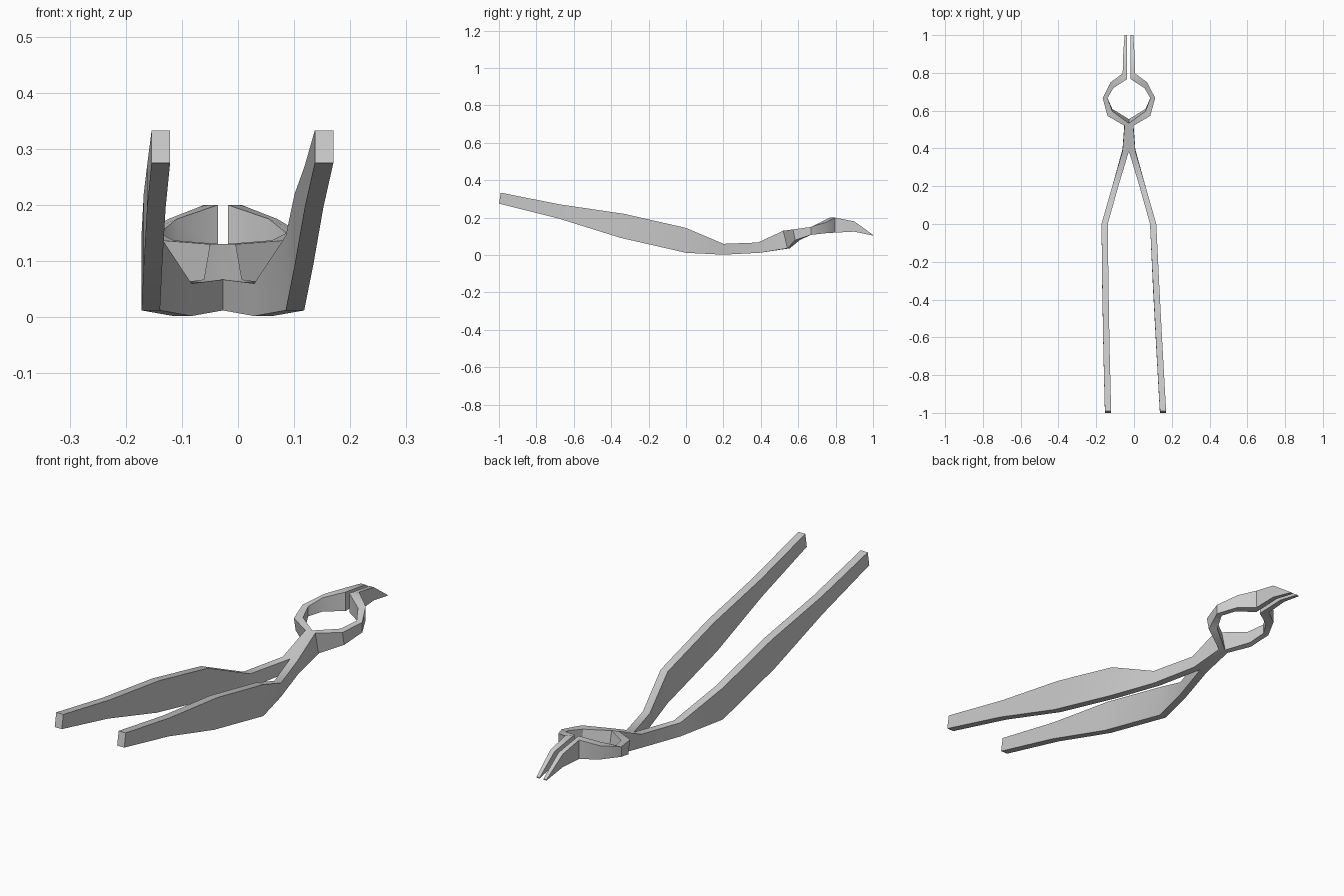
import bpy, bmesh

cube = bpy.data.objects.get("Cube")
if cube:
    bpy.data.objects.remove(cube)

CENTRE = -0.027

# Cross-sections along one arm, measured from the centre plane:
# inner x, inner y, outer x, outer y, bottom z, top z, y shift of the bottom edge
HANDLE_X = {"right": (0.094, 0.102, 0.108), "left": (0.164, 0.146, 0.128)}
HANDLE_Y = ((-0.99, 0.275, 0.333, -0.01), (-0.67, 0.195, 0.27, -0.01),
            (-0.33, 0.092, 0.22, -0.02))
JAW = (
    (0.112, 0.0, 0.145, 0.0, 0.012, 0.145, 0.0),
    (0.056, 0.2, 0.088, 0.2, 0.002, 0.06, 0.0),
    (0.0, 0.385, 0.034, 0.385, 0.012, 0.067, 0.01),
    (0.0, 0.533, 0.023, 0.52, 0.036, 0.13, 0.022),
    (0.088, 0.597, 0.113, 0.572, 0.08, 0.137, 0.012),
    (0.113, 0.667, 0.139, 0.667, 0.108, 0.15, 0.0),
    (0.082, 0.72, 0.097, 0.75, 0.117, 0.175, 0.0),
    (0.009, 0.767, 0.033, 0.797, 0.12, 0.2, 0.0),
    (0.009, 0.9, 0.030, 0.9, 0.125, 0.18, 0.0),
    (0.009, 1.0, 0.023, 1.0, 0.104, 0.108, 0.0),
)


def add_arm(bm, name, side):
    """Sweep a four-cornered section through all stations of one arm."""
    stations = [(x, y, x + 0.033, y, zb, zt, s)
                for x, (y, zb, zt, s) in zip(HANDLE_X[name], HANDLE_Y)]
    stations += JAW
    rings = []
    for xi, yi, xo, yo, zb, zt, s in stations:
        corners = ((xi, yi + s, zb), (xo, yo + s, zb), (xo, yo, zt), (xi, yi, zt))
        rings.append([bm.verts.new((CENTRE + side * x, y, z)) for x, y, z in corners])
    for a, b in zip(rings, rings[1:]):
        for i in range(4):
            j = (i + 1) % 4
            bm.faces.new((a[i], a[j], b[j], b[i]))
    bm.faces.new(rings[0])
    bm.faces.new(rings[-1])


# Two arms welded together at the neck
bm = bmesh.new()
add_arm(bm, "right", -1)
add_arm(bm, "left", 1)
inside = [f for f in bm.faces if all(abs(v.co.x - CENTRE) < 1e-5 for v in f.verts)]
bmesh.ops.delete(bm, geom=inside, context='FACES_ONLY')
bmesh.ops.remove_doubles(bm, verts=bm.verts[:], dist=1e-4)
bmesh.ops.recalc_face_normals(bm, faces=bm.faces[:])
mesh = bpy.data.meshes.new("tongs")
bm.to_mesh(mesh)
bm.free()

# Plain grey metal
metal = bpy.data.materials.new("light grey metal")
metal.use_nodes = True
grey = (0.6, 0.6, 0.6, 1)
metal.diffuse_color = grey
metal.node_tree.nodes["Principled BSDF"].inputs["Base Color"].default_value = grey
mesh.materials.append(metal)

tongs = bpy.data.objects.new("tongs", mesh)
bpy.context.collection.objects.link(tongs)
bpy.ops.object.select_all(action='DESELECT')
tongs.select_set(True)
bpy.context.view_layer.objects.active = tongs
bpy.ops.object.shade_smooth_by_angle()
